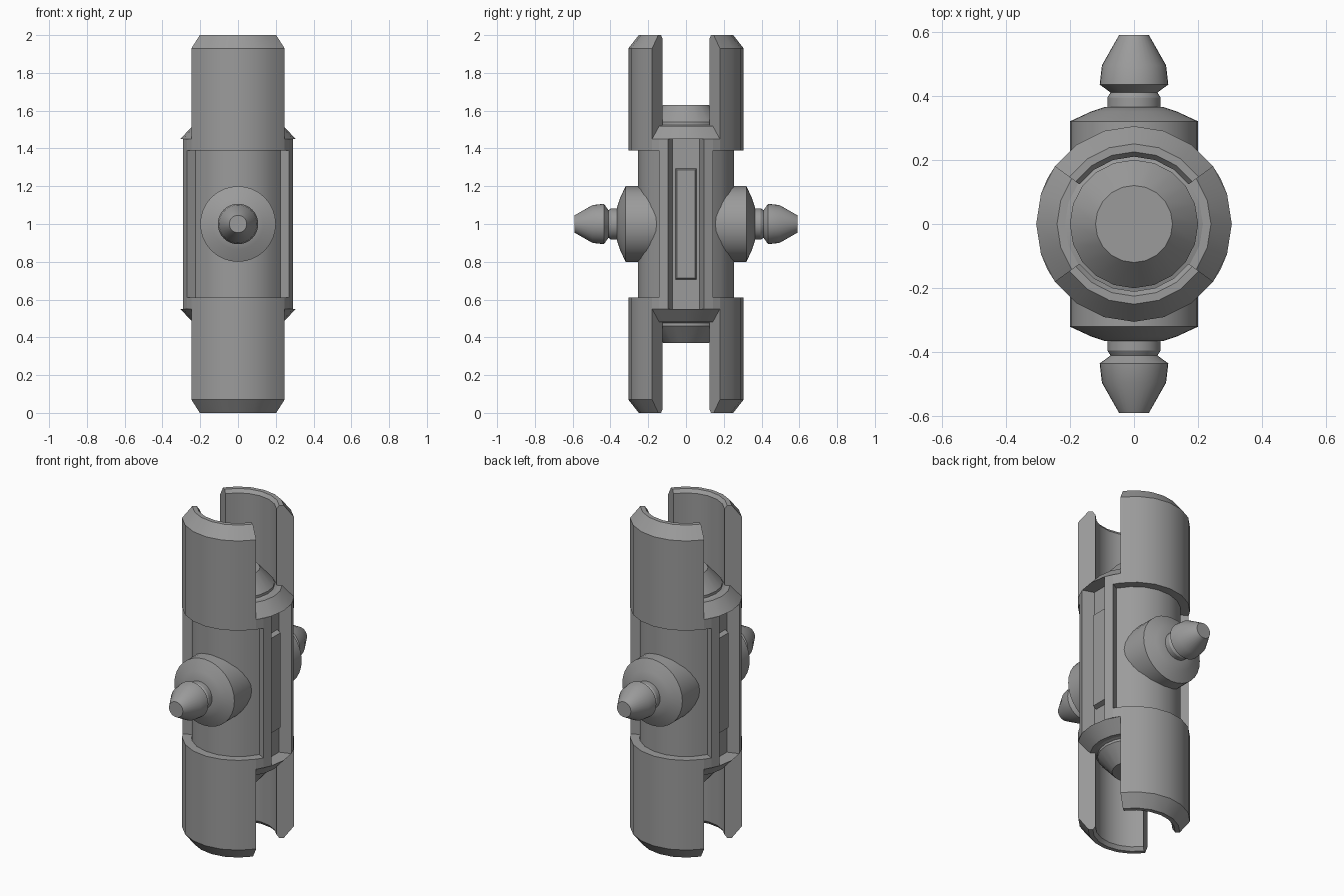
import bpy, bmesh, math

if "Cube" in bpy.data.objects:
    bpy.data.objects.remove(bpy.data.objects["Cube"])

GREY = (0.33, 0.33, 0.33, 1)
grey = bpy.data.materials.new("mid_grey")
grey.use_nodes = True
grey.diffuse_color = GREY
grey.node_tree.nodes["Principled BSDF"].inputs["Base Color"].default_value = GREY

MID = 1.0  # height of the horizontal symmetry plane


def finish(name, bm):
    bmesh.ops.remove_doubles(bm, verts=bm.verts, dist=1e-5)
    bmesh.ops.recalc_face_normals(bm, faces=bm.faces)
    mesh = bpy.data.meshes.new(name)
    bm.to_mesh(mesh)
    bm.free()
    mesh.materials.append(grey)
    ob = bpy.data.objects.new(name, mesh)
    bpy.context.collection.objects.link(ob)
    bpy.ops.object.select_all(action='DESELECT')
    ob.select_set(True)
    bpy.context.view_layer.objects.active = ob
    bpy.ops.object.shade_smooth_by_angle(angle=math.radians(28))
    return ob


def sector(name, profile, start, end, flip=False):
    """Solid wedge: closed (radius, z) profile swept between two angles."""
    bm = bmesh.new()
    steps = max(1, round((end - start) / 18))
    rings = []
    for i in range(steps + 1):
        a = math.radians(start + (end - start) * i / steps)
        rings.append([bm.verts.new((r * math.cos(a), r * math.sin(a),
                                    2 * MID - z if flip else z))
                      for r, z in profile])
    n = len(profile)
    for a, b in zip(rings, rings[1:]):
        for j in range(n):
            k = (j + 1) % n
            bm.faces.new((a[j], a[k], b[k], b[j]))
    bm.faces.new(rings[0])
    bm.faces.new(rings[-1])
    return finish(name, bm)


def lathe(name, profile, sides):
    """Full turned shape about z; the profile starts and ends on the axis."""
    bm = bmesh.new()
    verts = [bm.verts.new((r, 0, z)) for r, z in profile]
    edges = [bm.edges.new(pair) for pair in zip(verts, verts[1:])]
    bmesh.ops.spin(bm, geom=verts + edges, cent=(0, 0, 0), axis=(0, 0, 1),
                   angle=math.tau, steps=sides, use_merge=True)
    return finish(name, bm)


def block(name, base, top, x0, x1):
    """Tapered block along x; base and top are (half y, half z)."""
    bm = bmesh.new()
    loops = []
    for x, (hy, hz) in ((x0, base), (x1, top)):
        loops.append([bm.verts.new((x, sy * hy, MID + sz * hz))
                      for sy, sz in ((-1, -1), (1, -1), (1, 1), (-1, 1))])
    a, b = loops
    for i in range(4):
        j = (i + 1) % 4
        bm.faces.new((a[i], a[j], b[j], b[i]))
    bm.faces.new(a)
    bm.faces.new(b)
    return finish(name, bm)


def band(r0, r1, z0, z1):
    return [(r0, z0), (r1, z0), (r1, z1), (r0, z1)]


# Central core with a truncated cone on each end
upper = [(0.215, 1.52), (0.2, 1.525), (0.2, 1.54), (0.12, 1.63), (0, 1.63)]
lower = [(r, 2 * MID - z) for r, z in reversed(upper)]
lathe("core", lower + upper, 20)

# Flat grooves on both sides, each with a bevelled plate
block("groove_floor", (0.097, 0.45), (0.097, 0.45), -0.222, 0.222)
for side, name in ((1, "left"), (-1, "right")):
    block(name + "_plate", (0.063, 0.3), (0.048, 0.285), side * 0.2, side * 0.25)

shell = [(0.21, 1.39), (0.305, 1.39), (0.305, 1.93), (0.25, 2), (0.225, 2), (0.21, 1.98)]
flange = [(0.15, 1.45), (0.305, 1.45), (0.24, 1.52), (0.15, 1.52)]

for turn, face, side in ((0, "back", "left"), (180, "front", "right")):
    # Recessed barrel face
    sector(face + "_barrel", band(0.18, 0.256, 0.6, 1.4), 28 + turn, 152 + turn)
    # Rails beside the grooves
    for start, label in ((18, "a"), (-28, "b")):
        sector(f"{side}_rail_{label}", band(0.19, 0.305, 0.55, 1.45),
               start + turn, start + 10 + turn)
    for flip, level in ((False, "upper"), (True, "lower")):
        # Curved prongs, flanges and the corners that join them
        sector(f"{level}_{face}_prong", shell, 36 + turn, 144 + turn, flip)
        sector(f"{level}_{side}_flange", flange, -36 + turn, 36 + turn, flip)
        for start, label in ((28, "a"), (-36, "b")):
            sector(f"{level}_{side}_corner_{label}", band(0.19, 0.305, 1.39, 1.45),
                   start + turn, start + 8 + turn, flip)

# Round bosses with necked, pointed studs
boss = [(0, 0.1), (0.2, 0.1), (0.2, 0.32), (0.135, 0.35), (0.09, 0.365), (0, 0.365)]
stud = [(0, 0.34), (0.083, 0.34), (0.083, 0.395), (0.073, 0.41), (0.107, 0.435),
        (0.1, 0.495), (0.046, 0.59), (0, 0.59)]
for face, sign in (("front", 1), ("back", -1)):
    for name, profile in (("boss", boss), ("stud", stud)):
        ob = lathe(f"{face}_{name}", profile, 32)
        ob.rotation_euler.x = sign * math.pi / 2
        ob.location.z = MID
